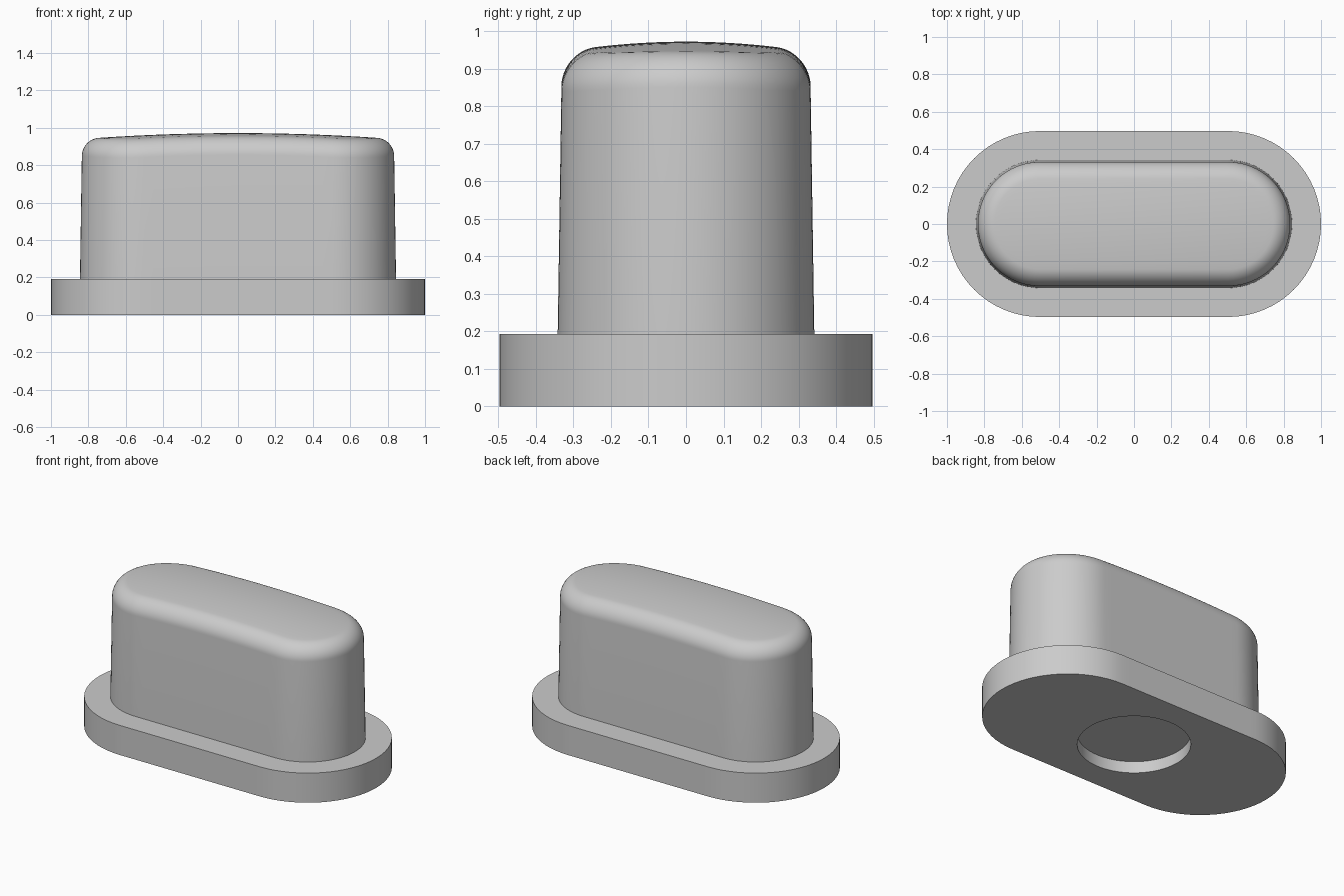
import bpy, bmesh, math

default_cube = bpy.data.objects.get("Cube")
if default_cube:
    bpy.data.objects.remove(default_cube, do_unlink=True)

GREY = (0.6, 0.6, 0.6, 1.0)
grey = bpy.data.materials.new("plain grey")
grey.use_nodes = True
grey.diffuse_color = GREY
grey.node_tree.nodes["Principled BSDF"].inputs["Base Color"].default_value = GREY

SPINE = 0.503      # half distance between the round end centres
ARC, STRAIGHT = 32, 20


def oval(radius, height):
    """Slot-shaped ring; height is a number or a function of x and y."""
    pts = []
    for side in (1, -1):
        for i in range(ARC):
            a = math.pi * (i / ARC - 0.5)
            pts.append((side * (SPINE + radius * math.cos(a)), side * radius * math.sin(a)))
        for i in range(STRAIGHT):
            pts.append((side * SPINE * (1 - 2 * i / STRAIGHT), side * radius))
    return [(x, y, height(x, y) if callable(height) else height) for x, y in pts]


def disc(radius, z):
    """Round ring whose points line up with those of the oval."""
    angles = [math.atan2(y, x) for x, y, _ in oval(0.5, 0)]
    return [(radius * math.cos(a), radius * math.sin(a), z) for a in angles]


def loft(name, rings, cap_first=True, cap_last=True):
    bm = bmesh.new()
    loops = [[bm.verts.new(p) for p in ring] for ring in rings]
    for low, high in zip(loops, loops[1:]):
        for i in range(len(low)):
            j = (i + 1) % len(low)
            bm.faces.new((low[i], low[j], high[j], high[i]))
    if cap_first:
        bm.faces.new(loops[0][::-1])
    if cap_last:
        bm.faces.new(loops[-1])
    bmesh.ops.remove_doubles(bm, verts=bm.verts, dist=0.0005)
    bmesh.ops.recalc_face_normals(bm, faces=bm.faces)
    mesh = bpy.data.meshes.new(name)
    bm.to_mesh(mesh)
    bm.free()
    mesh.materials.append(grey)
    obj = bpy.data.objects.new(name, mesh)
    bpy.context.collection.objects.link(obj)
    bpy.ops.object.select_all(action='DESELECT')
    obj.select_set(True)
    bpy.context.view_layer.objects.active = obj
    bpy.ops.object.shade_smooth_by_angle(angle=math.radians(30))
    return obj


# Flange with a round recess underneath
BASE_R, BASE_TOP, RECESS_R, RECESS_Z = 0.497, 0.193, 0.33, 0.075
loft("base_flange", [disc(RECESS_R, RECESS_Z), disc(RECESS_R, 0),
                     oval(BASE_R, 0), oval(BASE_R, BASE_TOP)])

# Tapered body with a rounded rim and a gently crowned top
FOOT_R, TOP_R, FILLET = 0.342, 0.332, 0.09


def crown(x, y):
    return 0.972 - 0.046 * x * x - 0.25 * y * y


rings = [oval(FOOT_R, BASE_TOP)]
for k in range(13):
    a = math.pi / 2 * k / 12
    drop = FILLET * (1 - math.sin(a))
    rings.append(oval(TOP_R - FILLET * (1 - math.cos(a)),
                      lambda x, y, d=drop: crown(x, y) - d))
for k in range(1, 9):
    rings.append(oval((TOP_R - FILLET) * (1 - k / 8), crown))
loft("body", rings, cap_last=False)
